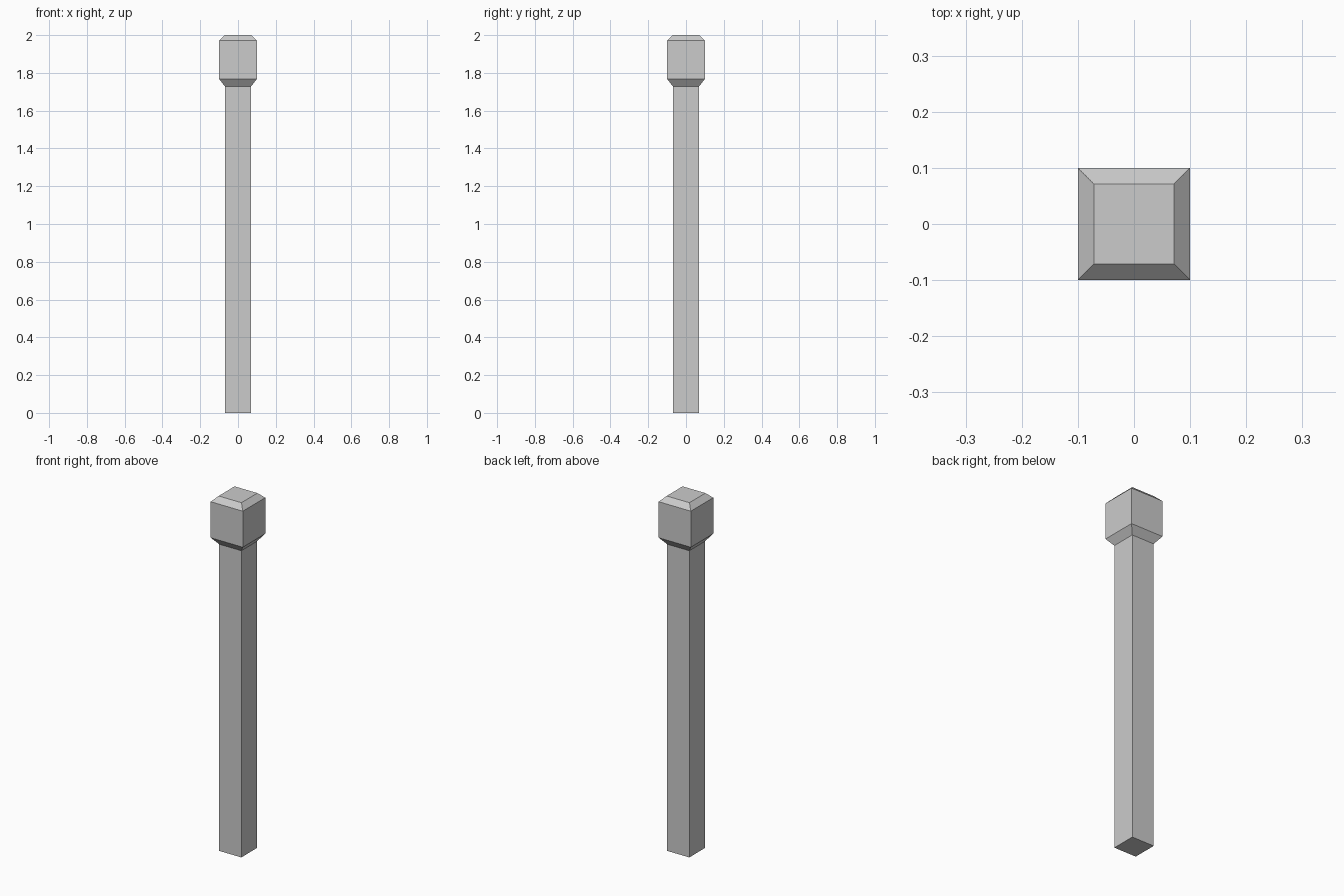
import bpy, bmesh

if "Cube" in bpy.data.objects:
    bpy.data.objects.remove(bpy.data.objects["Cube"])


def square_loft(name, profile):
    """Stack square rings given as (half_width, z) and cap both ends."""
    bm = bmesh.new()
    rings = [[bm.verts.new((sx * h, sy * h, z))
              for sx, sy in ((-1, -1), (1, -1), (1, 1), (-1, 1))]
             for h, z in profile]
    for low, high in zip(rings, rings[1:]):
        for i in range(4):
            j = (i + 1) % 4
            bm.faces.new((low[i], low[j], high[j], high[i]))
    bm.faces.new(rings[0][::-1])
    bm.faces.new(rings[-1])
    mesh = bpy.data.meshes.new(name)
    bm.to_mesh(mesh)
    bm.free()
    obj = bpy.data.objects.new(name, mesh)
    bpy.context.collection.objects.link(obj)
    return obj


# Square post: shaft, flared collar, block head and chamfered top
square_loft("post", [(0.069, 0.0), (0.069, 1.728), (0.1, 1.768),
                     (0.1, 1.971), (0.071, 2.0)])
